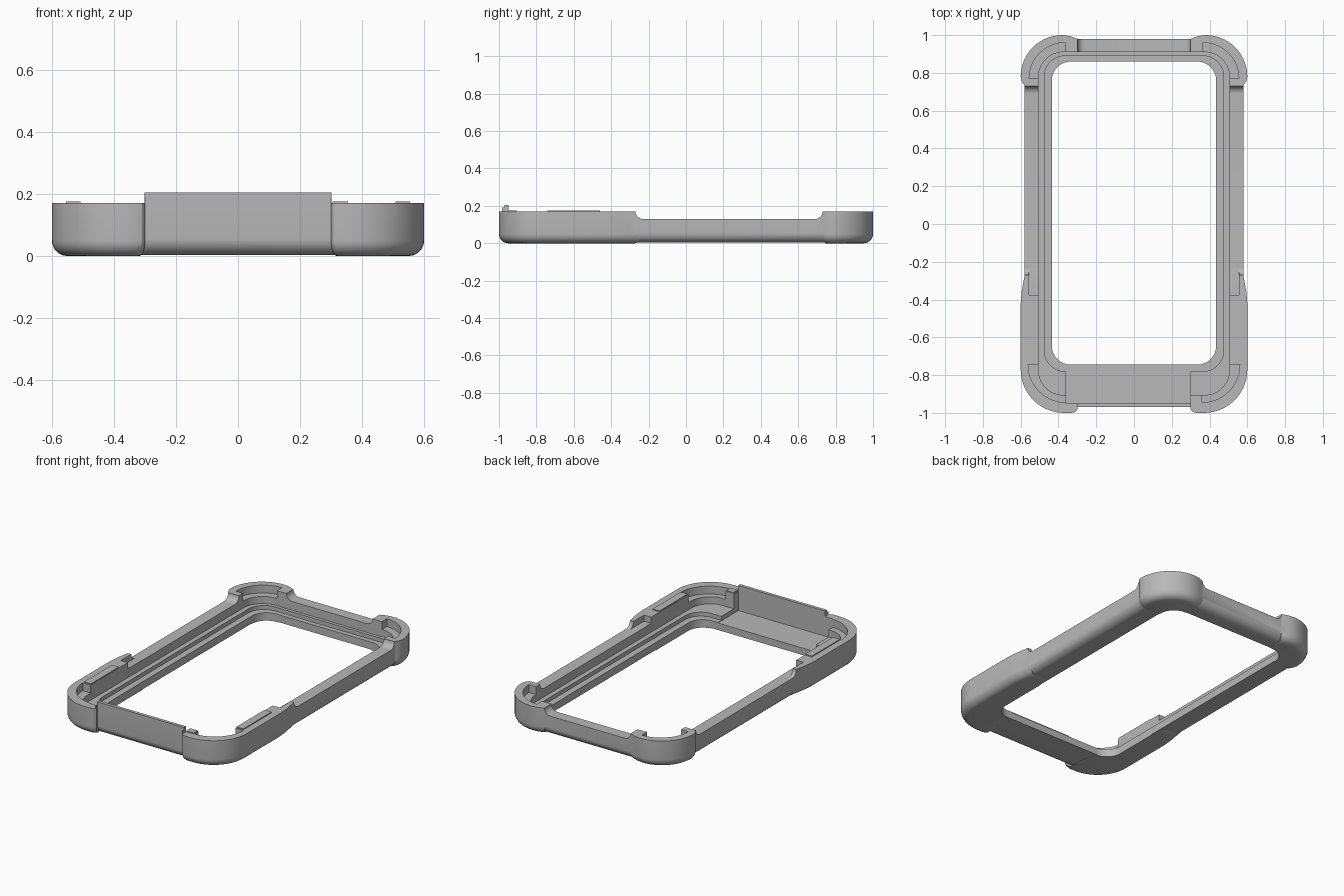
import bpy, bmesh, math
from mathutils import Matrix, Vector

cube = bpy.data.objects.get("Cube")
if cube:
    bpy.data.objects.remove(cube)

grey = bpy.data.materials.new("matte_grey")
grey.use_nodes = True
grey.diffuse_color = (0.48, 0.48, 0.48, 1)
grey.node_tree.nodes["Principled BSDF"].inputs["Base Color"].default_value = (0.48, 0.48, 0.48, 1)


def arc(cx, cy, r, start, end, n=14):
    steps = [math.radians(start + (end - start) * i / n) for i in range(n + 1)]
    return [(cx + r * math.cos(a), cy + r * math.sin(a)) for a in steps]


def rounded(x0, x1, y0, y1, r):
    return (arc(x1 - r, y1 - r, r, 0, 90) + arc(x0 + r, y1 - r, r, 90, 180)
            + arc(x0 + r, y0 + r, r, 180, 270) + arc(x1 - r, y0 + r, r, 270, 360))


def solid(name, rings, matrix=None):
    """Closed loft through (outline, height) pairs."""
    bm = bmesh.new()
    loops = [[bm.verts.new((x, y, z)) for x, y in pts] for pts, z in rings]
    n = len(loops[0])
    for low, high in zip(loops, loops[1:]):
        for i in range(n):
            j = (i + 1) % n
            bm.faces.new((low[i], low[j], high[j], high[i]))
    bm.faces.new(loops[0][::-1])
    bm.faces.new(loops[-1])
    if matrix:
        bm.transform(matrix)
    bmesh.ops.recalc_face_normals(bm, faces=bm.faces)
    mesh = bpy.data.meshes.new(name)
    bm.to_mesh(mesh)
    bm.free()
    mesh.materials.append(grey)
    ob = bpy.data.objects.new(name, mesh)
    bpy.context.collection.objects.link(ob)
    return ob


def prism(name, pts, z0, z1, matrix=None):
    return solid(name, [(pts, z0), (pts, z1)], matrix)


def box(name, x0, x1, y0, y1, z0, z1):
    return prism(name, [(x0, y0), (x1, y0), (x1, y1), (x0, y1)], z0, z1)


def combine(body, tool, operation="DIFFERENCE"):
    mod = body.modifiers.new("shape", "BOOLEAN")
    mod.operation, mod.solver, mod.object = operation, "EXACT", tool
    bpy.context.view_layer.objects.active = body
    bpy.ops.object.modifier_apply(modifier=mod.name)
    bpy.data.objects.remove(tool)


def fillet(r, n=7):
    """Inset and height pairs for a rounded lower edge."""
    turns = [math.pi / 2 * i / n for i in range(n + 1)]
    return [(r * (1 - math.sin(a)), r * (1 - math.cos(a))) for a in turns]


# Main frame with a rounded lower rim
FLOOR, TOP, RAIL = 0.003, 0.17, 0.13
rings = [(rounded(-0.58 + d, 0.58 - d, -0.97 + d, 0.98 - d, 0.2 - d), FLOOR + h)
         for d, h in fillet(0.055)]
rings.append((rounded(-0.58, 0.58, -0.97, 0.98, 0.2), 0.205))
frame = solid("bumper_frame", rings)


# Corner bumpers, inset at the bottom towards a short spine
def bumper(name, outline, spine_low, spine_high, side):
    def inset(d):
        result = []
        for x, y in outline:
            p = Vector((x, y))
            to = Vector((0.38, min(max(y, spine_low), spine_high))) - p
            p += to.normalized() * d
            result.append((side * p.x, p.y))
        return result
    stack = [(inset(d), h) for d, h in fillet(0.05)]
    return solid(name, stack + [(inset(0), 0.19)])


back = ([(0.45, 0.735), (0.58, 0.735), (0.594, 0.755)] + arc(0.38, 0.78, 0.22, 0, 90)
        + [(0.34, 0.995), (0.30, 0.98), (0.30, 0.89)])
front = ([(0.30, -0.88), (0.30, -0.982), (0.31, -0.994), (0.33, -1.0)]
         + arc(0.37, -0.77, 0.23, -90, 0)
         + [(0.60, -0.42), (0.595, -0.36), (0.575, -0.25), (0.48, -0.25)])
for side in (-1, 1):
    combine(frame, bumper("back_bumper", back, 0.78, 0.78, side), "UNION")
    combine(frame, bumper("front_bumper", front, -0.77, -0.35, side), "UNION")

# Level the top, leaving the raised front plate
combine(frame, box("top_cut", -0.8, 0.8, -0.95, 1.2, TOP, 0.4))
for side in (-1, 1):
    x0, x1 = sorted((side * 0.302, side * 0.8))
    combine(frame, box("front_cut", x0, x1, -1.2, -0.9, TOP, 0.4))

# Central opening, lower lip, main recess and front floor
for name, outline, z in (
        ("opening", rounded(-0.435, 0.435, -0.745, 0.86, 0.1), -0.1),
        ("lip", rounded(-0.475, 0.475, -0.78, 0.89, 0.11), 0.05),
        ("recess", rounded(-0.505, 0.505, -0.905, 0.91, 0.13), 0.075)):
    combine(frame, prism(name, outline, z, 0.4))
combine(frame, box("front_floor", -0.36, 0.30, -0.95, -0.7, 0.047, 0.4))

# Corner pockets and side notches
for side in (-1, 1):
    flip = Matrix.Scale(side, 4, (1, 0, 0))
    back_pocket = [(0.365, 0.77)] + arc(0.365, 0.77, 0.19, 0, 90)
    front_pocket = [(0.36, -0.745)] + arc(0.36, -0.745, 0.2, -90, 0)
    combine(frame, prism("pocket", back_pocket, 0.12, 0.4, flip))
    combine(frame, prism("pocket", front_pocket, 0.12, 0.4, flip))
    x0, x1 = sorted((side * 0.45, side * 0.555))
    combine(frame, box("notch", x0, x1, -0.375, -0.22, RAIL + 0.001, 0.4))

# Lowered side and back rails with curved ends
along_x = Matrix(((0, 0, 1, 0), (1, 0, 0, 0), (0, 1, 0, 0), (0, 0, 0, 1)))
along_y = Matrix(((1, 0, 0, 0), (0, 0, 1, 0), (0, 1, 0, 0), (0, 0, 0, 1)))
combine(frame, prism("side_dip", rounded(-0.27, 0.73, RAIL, 0.4, 0.04), -0.8, 0.8, along_x))
combine(frame, prism("back_dip", rounded(-0.30, 0.30, RAIL, 0.4, 0.04), 0.8, 1.2, along_y))

# Thin raised pads on the inner front walls
for side in (-1, 1):
    x0, x1 = sorted((side * 0.507, side * 0.555))
    combine(frame, box("side_pad", x0, x1, -0.74, -0.46, 0.15, 0.176), "UNION")
combine(frame, box("front_pad", 0.304, 0.355, -0.948, -0.907, 0.15, 0.176), "UNION")

bpy.ops.object.select_all(action="DESELECT")
frame.select_set(True)
bpy.context.view_layer.objects.active = frame
bpy.ops.object.shade_smooth_by_angle(angle=math.radians(30))
